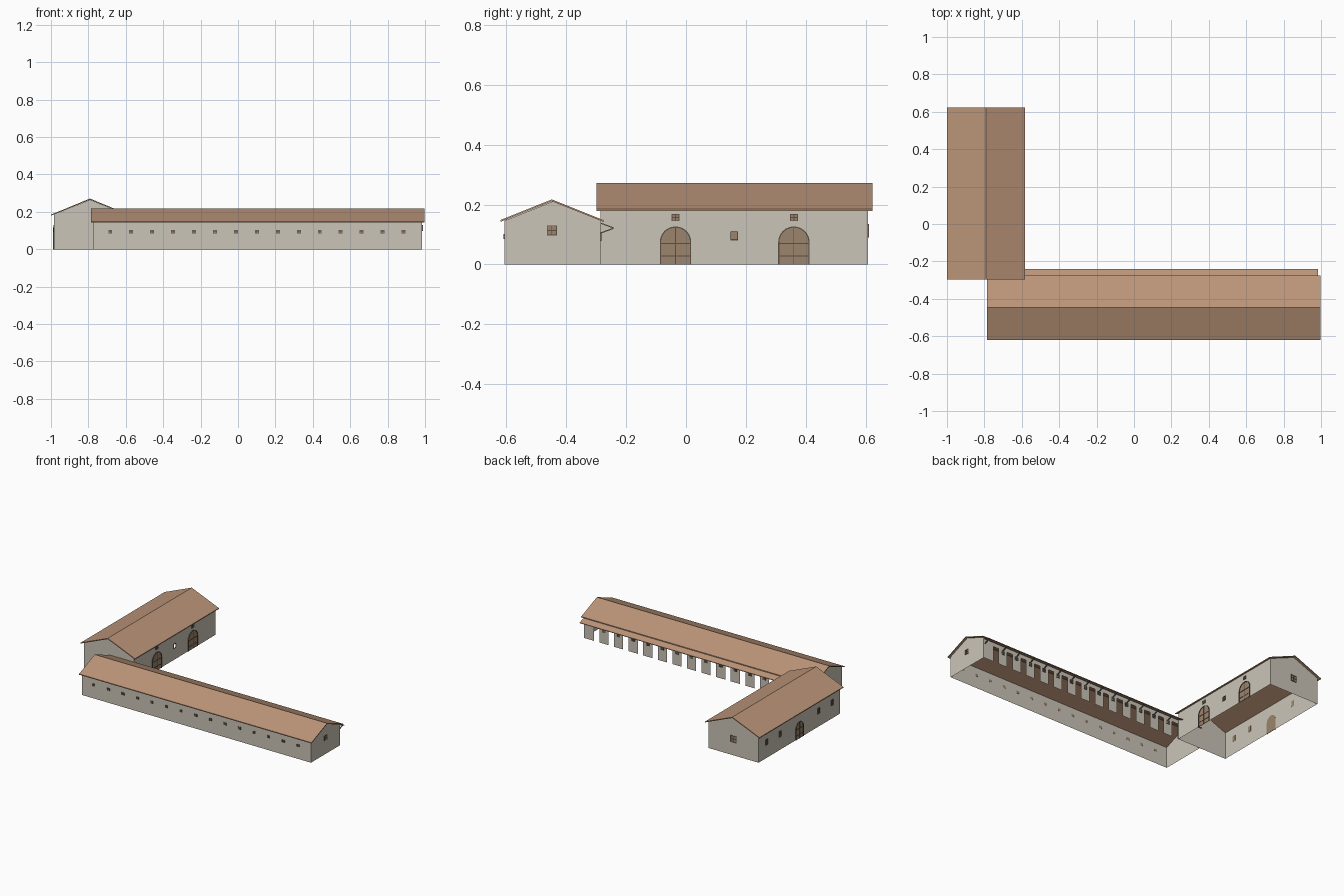
import bpy, bmesh, math
from mathutils import Vector

if "Cube" in bpy.data.objects:
    bpy.data.objects.remove(bpy.data.objects["Cube"])


def material(name, r, g, b):
    m = bpy.data.materials.new(name)
    m.diffuse_color = (r, g, b, 1)
    m.use_nodes = True
    m.node_tree.nodes["Principled BSDF"].inputs["Base Color"].default_value = m.diffuse_color
    return m


PLASTER = material("plaster", 0.60, 0.56, 0.48)
TILE = material("tile", 0.50, 0.30, 0.19)
WOOD = material("wood", 0.33, 0.23, 0.15)
DARK = material("dark_wood", 0.10, 0.08, 0.06)


def finish(bm, name, mat):
    me = bpy.data.meshes.new(name)
    bm.to_mesh(me)
    bm.free()
    ob = bpy.data.objects.new(name, me)
    me.materials.append(mat)
    bpy.context.collection.objects.link(ob)
    return ob


def mapper(axis, c, s):
    """Wall coordinates: a along the wall, z up, d outwards."""
    if axis == 'x':
        return lambda a, z, d=0: Vector((a, c + s * d, z))
    return lambda a, z, d=0: Vector((c + s * d, a, z))


def prism(bm, wall, pts, d0, d1):
    lo = [bm.verts.new(wall(a, z, d0)) for a, z in pts]
    hi = [bm.verts.new(wall(a, z, d1)) for a, z in pts]
    n = len(pts)
    fs = [bm.faces.new(lo[::-1]), bm.faces.new(hi)]
    fs += [bm.faces.new((lo[i], lo[(i + 1) % n], hi[(i + 1) % n], hi[i])) for i in range(n)]
    bmesh.ops.recalc_face_normals(bm, faces=fs)


def bar(bm, wall, a0, a1, z0, z1, d0, d1):
    prism(bm, wall, [(a0, z0), (a1, z0), (a1, z1), (a0, z1)], d0, d1)


def sheet(name, wall, a0, a1, h, holes, outward):
    """Thin wall with rectangular holes (a0, a1, z0, z1)."""
    bm = bmesh.new()
    us = sorted({a0, a1} | {v for q in holes for v in q[:2]})
    vs = sorted({0, h} | {v for q in holes for v in q[2:]})
    for u0, u1 in zip(us, us[1:]):
        for v0, v1 in zip(vs, vs[1:]):
            u, v = (u0 + u1) / 2, (v0 + v1) / 2
            if any(q[0] < u < q[1] and q[2] < v < q[3] for q in holes):
                continue
            f = bm.faces.new([bm.verts.new(wall(*p)) for p in
                              ((u0, v0), (u1, v0), (u1, v1), (u0, v1))])
            f.normal_update()
            if f.normal.dot(outward) < 0:
                f.normal_flip()
    bmesh.ops.remove_doubles(bm, verts=bm.verts, dist=1e-5)
    finish(bm, name, PLASTER)


def gable(name, wall, a0, a1, h, top, outward):
    bm = bmesh.new()
    pts = [(a0, 0), (a1, 0), (a1, h), ((a0 + a1) / 2, top), (a0, h)]
    f = bm.faces.new([bm.verts.new(wall(*p)) for p in pts])
    f.normal_update()
    if f.normal.dot(outward) < 0:
        f.normal_flip()
    finish(bm, name, PLASTER)


def windows(name, wall, centres, z0, z1, w, pane=True):
    """Shuttered windows: pane, border and cross bars."""
    panes, bars = bmesh.new(), bmesh.new()
    t = 0.0025
    for a in centres:
        l, r, m = a - w / 2, a + w / 2, (z0 + z1) / 2
        if pane:
            bar(panes, wall, l, r, z0, z1, -0.001, 0.001)
            bar(bars, wall, a - t / 2, a + t / 2, z0, z1, 0, 0.003)
            bar(bars, wall, l, r, m - t / 2, m + t / 2, 0, 0.003)
        for q in ((l, l + t, z0, z1), (r - t, r, z0, z1), (l, r, z0, z0 + t), (l, r, z1 - t, z1)):
            bar(bars, wall, *q, 0, 0.003)
    if pane:
        finish(panes, name + "_panes", WOOD)
    else:
        panes.free()
    finish(bars, name + "_frames", DARK)


def arch_door(name, wall, c, w, h):
    """Round-headed plank door with hinges and a raised surround."""
    def arc(r, base):
        return [(c + r * math.cos(math.pi * i / 12), base + r * math.sin(math.pi * i / 12))
                for i in range(13)]
    r = w / 2
    outline = [(c - r, 0), (c + r, 0)] + arc(r, h - r)
    bm = bmesh.new()
    prism(bm, wall, outline, -0.001, 0.002)
    finish(bm, name, WOOD)
    bm = bmesh.new()
    outer = [(c + r, 0)] + arc(r, h - r) + [(c - r, 0)]
    q = r - 0.004
    inner = [(c + q, 0)] + arc(q, h - r) + [(c - q, 0)]
    for i in range(len(outer) - 1):
        prism(bm, wall, [outer[i], outer[i + 1], inner[i + 1], inner[i]], 0, 0.005)
    bar(bm, wall, c - 0.001, c + 0.001, 0, h, 0.002, 0.004)
    for z in (0.028, 0.07):
        bar(bm, wall, c - q, c + q, z - 0.0015, z + 0.0015, 0.002, 0.004)
    finish(bm, name + "_trim", DARK)


def roof(name, wall, mid, half, eave, ridge, length):
    t = 0.006
    pts = [(mid - half, eave), (mid, ridge), (mid + half, eave),
           (mid + half, eave - t), (mid, ridge - t), (mid - half, eave - t)]
    bm = bmesh.new()
    prism(bm, wall, pts[:2] + [pts[4], pts[5]], 0, length)
    prism(bm, wall, pts[1:5], 0, length)
    finish(bm, name, TILE)


X, Y = Vector((1, 0, 0)), Vector((0, 1, 0))
barn_w, barn_e = mapper('y', -0.983, -1), mapper('y', -0.600, 1)
barn_s, barn_n = mapper('x', -0.285, -1), mapper('x', 0.608, 1)
long_s, long_n = mapper('x', -0.606, -1), mapper('x', -0.285, 1)
long_w, long_e = mapper('y', -0.775, -1), mapper('y', 0.985, 1)

# Barn wing shell and roof
sheet("barn_west_wall", barn_w, -0.285, 0.608, 0.186, [], -X)
sheet("barn_east_wall", barn_e, -0.285, 0.608, 0.186, [(0.149, 0.173, 0.08, 0.11)], X)
gable("barn_south_gable", barn_s, -0.983, -0.600, 0.186, 0.264, -Y)
gable("barn_north_gable", barn_n, -0.983, -0.600, 0.186, 0.264, Y)
roof("barn_roof", mapper('x', -0.298, 1), -0.7915, 0.2085, 0.185, 0.271, 0.921)

# Barn doors and windows
for i, y in enumerate((-0.035, 0.36)):
    arch_door(f"barn_door_{i}", barn_e, y, 0.105, 0.127)
arch_door("barn_west_door", barn_w, 0.16, 0.085, 0.115)
windows("loft_hatch", barn_e, (-0.035, 0.36), 0.145, 0.168, 0.026)
windows("barn_east_window", barn_e, (0.161,), 0.08, 0.11, 0.026, pane=False)
windows("barn_west_window", barn_w, (-0.20, -0.05, 0.37, 0.52), 0.09, 0.13, 0.025)
windows("barn_north_window", barn_n, (-0.7915,), 0.09, 0.135, 0.045)

# Long stable wing with a row of open stalls on the yard side
bays = [0.885 - 0.112 * i for i in range(15)]
stalls = [(x - 0.021, x + 0.021, 0, 0.108) for x in bays[:14]]
sheet("stable_front_wall", long_s, -0.775, 0.985, 0.146, [], -Y)
sheet("stable_yard_wall", long_n, -0.600, 0.985, 0.148, stalls, Y)
gable("stable_west_gable", long_w, -0.606, -0.285, 0.146, 0.210, -X)
gable("stable_east_gable", long_e, -0.606, -0.285, 0.146, 0.210, X)
roof("stable_roof", mapper('y', -0.787, 1), -0.4475, 0.172, 0.148, 0.217, 1.785)
windows("stable_front_window", long_s, bays, 0.085, 0.102, 0.021)
windows("stable_yard_window", long_n, [x - 0.056 for x in bays[:13]], 0.078, 0.103, 0.024)
windows("stable_gable_window", long_e, (-0.4475,), 0.097, 0.13, 0.034)

# Canopy over the stalls, with slanting brackets
canopy = bmesh.new()
prism(canopy, mapper('y', -0.600, 1),
      [(-0.285, 0.140), (-0.240, 0.123), (-0.240, 0.119), (-0.285, 0.136)], 0, 1.585)
finish(canopy, "canopy_roof", TILE)
brackets = bmesh.new()
for x in [b - 0.056 for b in bays[:13]] + [0.975]:
    prism(brackets, mapper('y', x - 0.003, 1),
          [(-0.285, 0.103), (-0.246, 0.117), (-0.246, 0.121), (-0.285, 0.107)], 0, 0.006)
finish(brackets, "canopy_brackets", WOOD)
